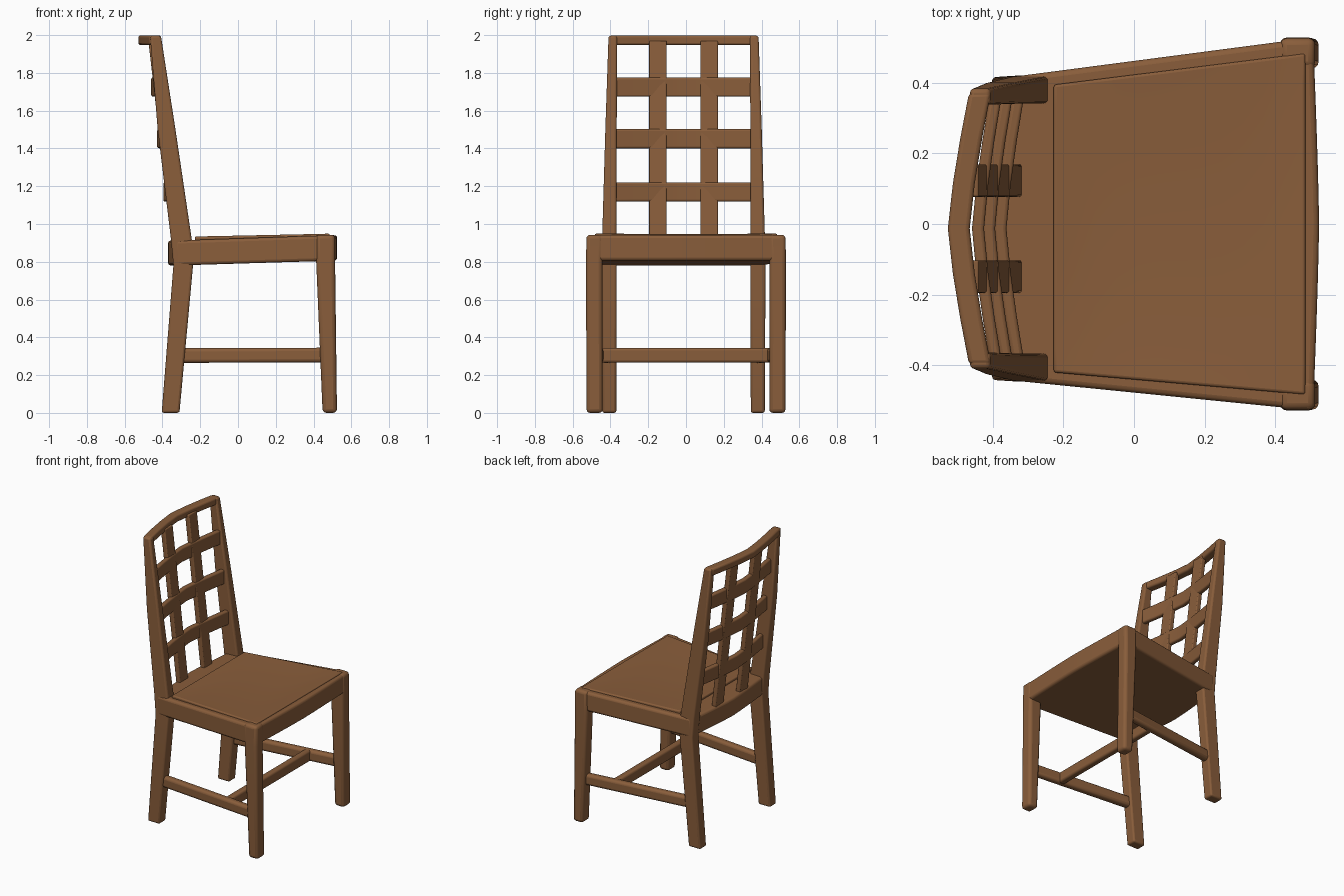
import bpy, bmesh, math
from mathutils import Vector

if "Cube" in bpy.data.objects:
    bpy.data.objects.remove(bpy.data.objects["Cube"])

wood = bpy.data.materials.new("brown wood")
wood.diffuse_color = (0.25, 0.11, 0.043, 1)
wood.use_nodes = True
wood.node_tree.nodes["Principled BSDF"].inputs["Base Color"].default_value = wood.diffuse_color
BACK_Y = -0.013          # the back sits slightly off centre


def finish(name, bm, bevel, segments=3):
    bmesh.ops.recalc_face_normals(bm, faces=bm.faces)
    mesh = bpy.data.meshes.new(name)
    bm.to_mesh(mesh)
    bm.free()
    mesh.materials.append(wood)
    ob = bpy.data.objects.new(name, mesh)
    bpy.context.collection.objects.link(ob)
    if bevel:
        mod = ob.modifiers.new("rounded edges", 'BEVEL')
        mod.width, mod.segments = bevel, segments
        mod.limit_method, mod.angle_limit = 'ANGLE', math.radians(40)
    bpy.context.view_layer.objects.active = ob
    ob.select_set(True)
    bpy.ops.object.shade_smooth_by_angle(angle=math.radians(35))
    ob.select_set(False)
    return ob


def beam(name, sections, a, b, bevel=0.012):
    """Loft rectangles: each section is (centre, half size on axis a, on axis b)."""
    bm = bmesh.new()
    rings = []
    for c, ha, hb in sections:
        ring = []
        for sa, sb in ((-1, -1), (1, -1), (1, 1), (-1, 1)):
            p = Vector(c)
            p[a] += sa * ha
            p[b] += sb * hb
            ring.append(bm.verts.new(p))
        rings.append(ring)
    for r, s in zip(rings, rings[1:]):
        for i in range(4):
            j = (i + 1) % 4
            bm.faces.new((r[i], r[j], s[j], s[i]))
    bm.faces.new(rings[0])
    bm.faces.new(rings[-1])
    return finish(name, bm, bevel)


def post_x(z):           # lean of the back
    return -0.305 - 0.132 * (z - 0.85) / 1.15


def bulge(t):            # bow shape across the width, 1 in the middle
    return 1 - abs(t) ** 1.3


def bowed(name, x, z, half_y, bow, hx, hz, bevel=0.012, n=6):
    """Rail across y that bulges by bow in the middle."""
    secs = []
    for i in range(n + 1):
        t = 2 * i / n - 1
        secs.append(((x + bow * bulge(t), BACK_Y + t * half_y, z), hx, hz))
    return beam(name, secs, 0, 2, bevel)


def slab(name, rear, front, bows, halves, tops, bottoms, dish, bevel):
    """Tapered block: pairs are (rear, front) values, ends bow outwards."""
    bm = bmesh.new()
    bmesh.ops.create_grid(bm, x_segments=12, y_segments=12, size=1)
    ext = bmesh.ops.extrude_face_region(bm, geom=bm.faces[:], use_keep_orig=True)
    low = {g for g in ext["geom"] if isinstance(g, bmesh.types.BMVert)}
    for v in bm.verts:
        u, w = v.co.x, v.co.y
        t = (u + 1) / 2
        mix = lambda pair: pair[0] * (1 - t) + pair[1] * t
        x = (rear + bows[0] * bulge(w)) * (1 - t) + (front + bows[1] * bulge(w)) * t
        z = mix(bottoms) if v in low else mix(tops) - dish * (1 - u ** 4) * (1 - w * w)
        v.co = (x, BACK_Y * (1 - t) + w * mix(halves), z)
    return finish(name, bm, bevel)


# legs, posts and side stretchers
for s, side in ((-1, "right"), (1, "left")):
    beam("front_leg_" + side, [((0.486, s * 0.484, 0), 0.038, 0.043),
                               ((0.464, s * 0.486, 0.80), 0.050, 0.043),
                               ((0.464, s * 0.484, 0.943), 0.050, 0.043)], 0, 1, 0.02)
    beam("back_leg_and_post_" + side,
         [((-0.357, BACK_Y + s * 0.393, 0), 0.047, 0.037),
          ((-0.290, BACK_Y + s * 0.394, 0.78), 0.052, 0.040),
          ((-0.300, BACK_Y + s * 0.393, 0.92), 0.055, 0.038),
          ((-0.378, BACK_Y + s * 0.384, 1.5), 0.047, 0.030),
          ((-0.437, BACK_Y + s * 0.374, 1.997), 0.029, 0.023)], 0, 1, 0.012)
    beam("side_stretcher_" + side, [((-0.33, BACK_Y + s * 0.393, 0.304), 0.026, 0.039),
                                    ((0.475, s * 0.484, 0.306), 0.026, 0.039)], 1, 2, 0.018)

# stretcher between the two sides
beam("cross_stretcher", [((0.24, -0.455, 0.305), 0.024, 0.039),
                         ((0.24, 0.455, 0.305), 0.024, 0.039)], 0, 2, 0.014)

# seat frame, closed underneath, and the dished seat panel on top
slab("seat_frame", -0.333, 0.508, (-0.038, 0.017), (0.432, 0.529),
     (0.912, 0.941), (0.780, 0.806), 0, 0.016)
slab("seat", -0.228, 0.486, (0, 0), (0.408, 0.484),
     (0.934, 0.949), (0.90, 0.92), 0.012, 0.008)

# back lattice
bowed("top_rail", -0.437, 1.973, 0.385, -0.06, 0.031, 0.026)
for i, z in enumerate((1.17, 1.452, 1.725)):
    bowed("cross_slat_%d" % (i + 1), post_x(z) + 0.013, z, 0.375, -0.05, 0.017, 0.051, 0.01)
for i, s in enumerate((-1, 1)):
    beam("upright_slat_%d" % (i + 1),
         [((post_x(z) - 0.024, BACK_Y + s * 0.136, z), 0.017, 0.046)
          for z in (0.9, 1.17, 1.45, 1.73, 1.97)], 0, 1, 0.006)
